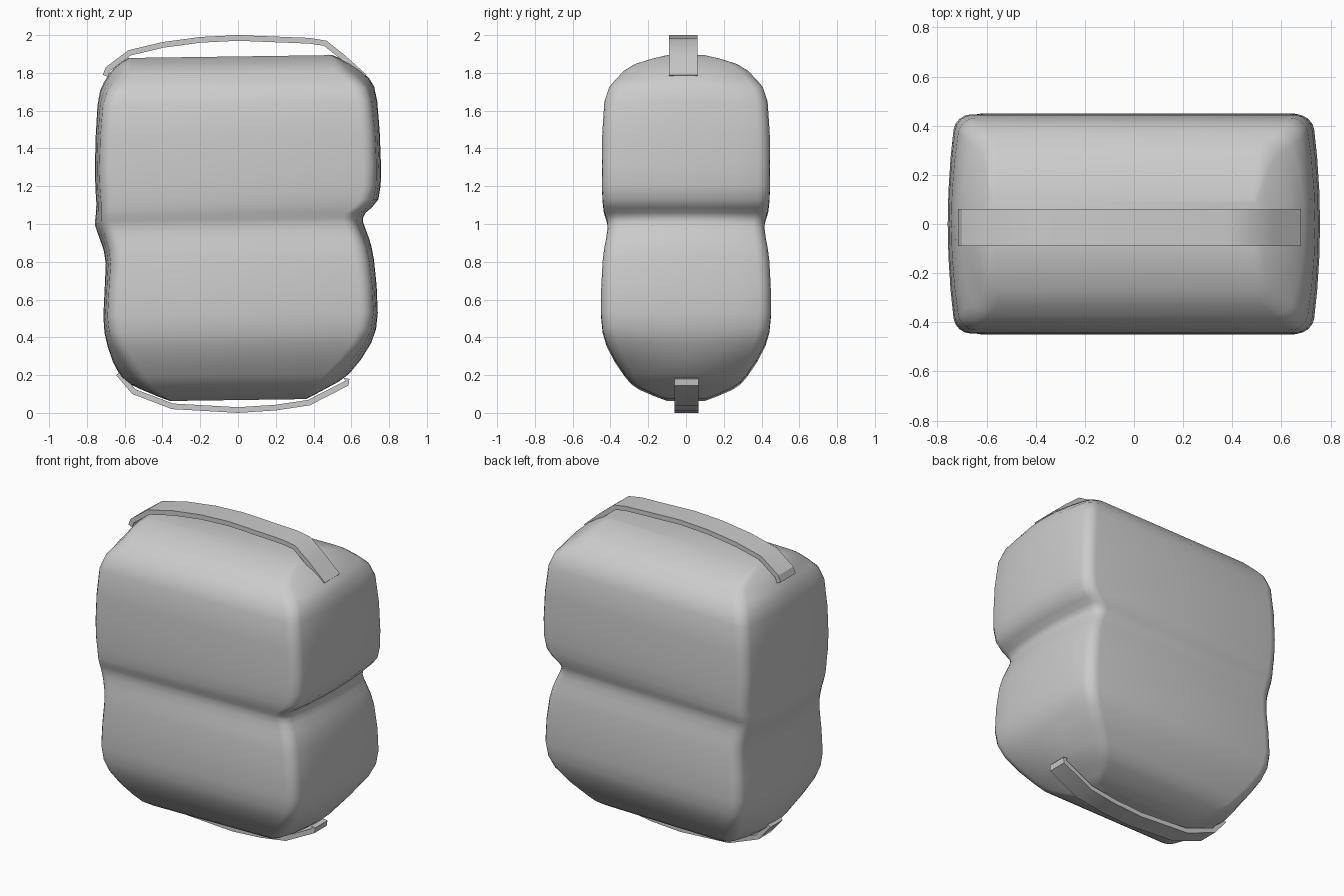
import bpy, bmesh, math
from mathutils import Vector

if "Cube" in bpy.data.objects:
    bpy.data.objects.remove(bpy.data.objects["Cube"])

grey = bpy.data.materials.new("grey")
grey.diffuse_color = (0.6, 0.6, 0.6, 1)
grey.use_nodes = True
grey.node_tree.nodes["Principled BSDF"].inputs["Base Color"].default_value = grey.diffuse_color


def smooth_points(pts, steps):
    """Catmull-Rom subdivision of a row of points of any dimension."""
    pts = [Vector(p) for p in pts]
    out = []
    for i in range(len(pts) - 1):
        a, b, c = pts[max(i - 1, 0)], pts[i], pts[i + 1]
        d = pts[min(i + 2, len(pts) - 1)]
        for k in range(steps):
            t = k / steps
            out.append(0.5 * (2 * b + (c - a) * t + (2 * a - 5 * b + 4 * c - d) * t ** 2
                              + (3 * b - a - 3 * c + d) * t ** 3))
    return out + [pts[-1]]


def loft(name, sections, angle):
    """Skin closed sections, cap both ends and shade."""
    bm = bmesh.new()
    rings = [[bm.verts.new(p) for p in s] for s in sections]
    for a, b in zip(rings, rings[1:]):
        for i in range(len(a)):
            j = (i + 1) % len(a)
            bm.faces.new((a[i], a[j], b[j], b[i]))
    bm.faces.new(rings[0])
    bm.faces.new(rings[-1])
    bmesh.ops.recalc_face_normals(bm, faces=bm.faces)
    me = bpy.data.meshes.new(name)
    bm.to_mesh(me)
    bm.free()
    me.materials.append(grey)
    ob = bpy.data.objects.new(name, me)
    bpy.context.collection.objects.link(ob)
    bpy.ops.object.select_all(action='DESELECT')
    ob.select_set(True)
    bpy.context.view_layer.objects.active = ob
    bpy.ops.object.shade_smooth_by_angle(angle=math.radians(angle))


def body_ring(z, left, right, hy):
    """Rounded rectangle whose two ends bow outwards."""
    cx, hx, r = (left + right) / 2, (right - left) / 2, 0.14 * hy
    bow = min(0.03 + 0.5 * max(0.45 - hy, 0), 0.8 * hy * hy)
    quarter = [(hx, t * (hy - r)) for t in (0.0, 0.35, 0.7)]
    for k in range(5):
        a = k * math.pi / 8
        quarter.append((hx - r + r * math.cos(a), hy - r + r * math.sin(a)))
    quarter = [(x - bow * (y / hy) ** 2, y) for x, y in quarter]
    half = quarter + [(-x, y) for x, y in reversed(quarter)]
    # the y = 0 points are shared by both halves
    loop = half + [(x, -y) for x, y in reversed(half[1:-1])]
    return [(cx + x, y, z + 0.014 * (cx + x)) for x, y in loop]


def strap(name, path, y0, y1, thick):
    """Flat band following an x-z path, thickened towards the body."""
    path = [Vector(p) for p in path]
    sections = []
    for i, p in enumerate(path):
        t = (path[min(i + 1, len(path) - 1)] - path[max(i - 1, 0)]).normalized()
        q = p + Vector((t.y, -t.x)) * thick
        sections.append([(p.x, y0, p.y), (p.x, y1, p.y), (q.x, y1, q.y), (q.x, y0, q.y)])
    loft(name, sections, 30)


# Bag body: height, left end, right end, half depth
levels = [
    (0.068, -0.36, 0.36, 0.10), (0.13, -0.51, 0.48, 0.25),
    (0.20, -0.62, 0.59, 0.325), (0.36, -0.69, 0.705, 0.42),
    (0.52, -0.713, 0.74, 0.45), (0.80, -0.70, 0.72, 0.441),
    (0.92, -0.728, 0.692, 0.422), (1.0, -0.756, 0.663, 0.415),
    (1.05, -0.754, 0.675, 0.43), (1.12, -0.75, 0.743, 0.441),
    (1.30, -0.758, 0.757, 0.446), (1.64, -0.744, 0.737, 0.432),
    (1.76, -0.71, 0.695, 0.37), (1.84, -0.65, 0.595, 0.27),
    (1.887, -0.58, 0.50, 0.10),
]
loft("bag_body", [body_ring(*lv) for lv in smooth_points(levels, 2)], 40)

# Carry handle over the top
strap("top_handle", [(-0.716, 1.79), (-0.70, 1.83), (-0.58, 1.92), (-0.40, 1.963),
                     (-0.20, 1.99), (0, 2.0), (0.38, 1.985), (0.47, 1.97),
                     (0.57, 1.89), (0.68, 1.79)], -0.09, 0.062, 0.03)

# Strap beneath the base
strap("bottom_strap", [(-0.645, 0.20), (-0.56, 0.10), (-0.35, 0.02), (0, 0),
                       (0.20, 0.013), (0.38, 0.04), (0.585, 0.145), (0.59, 0.18)],
      -0.06, 0.065, -0.03)
